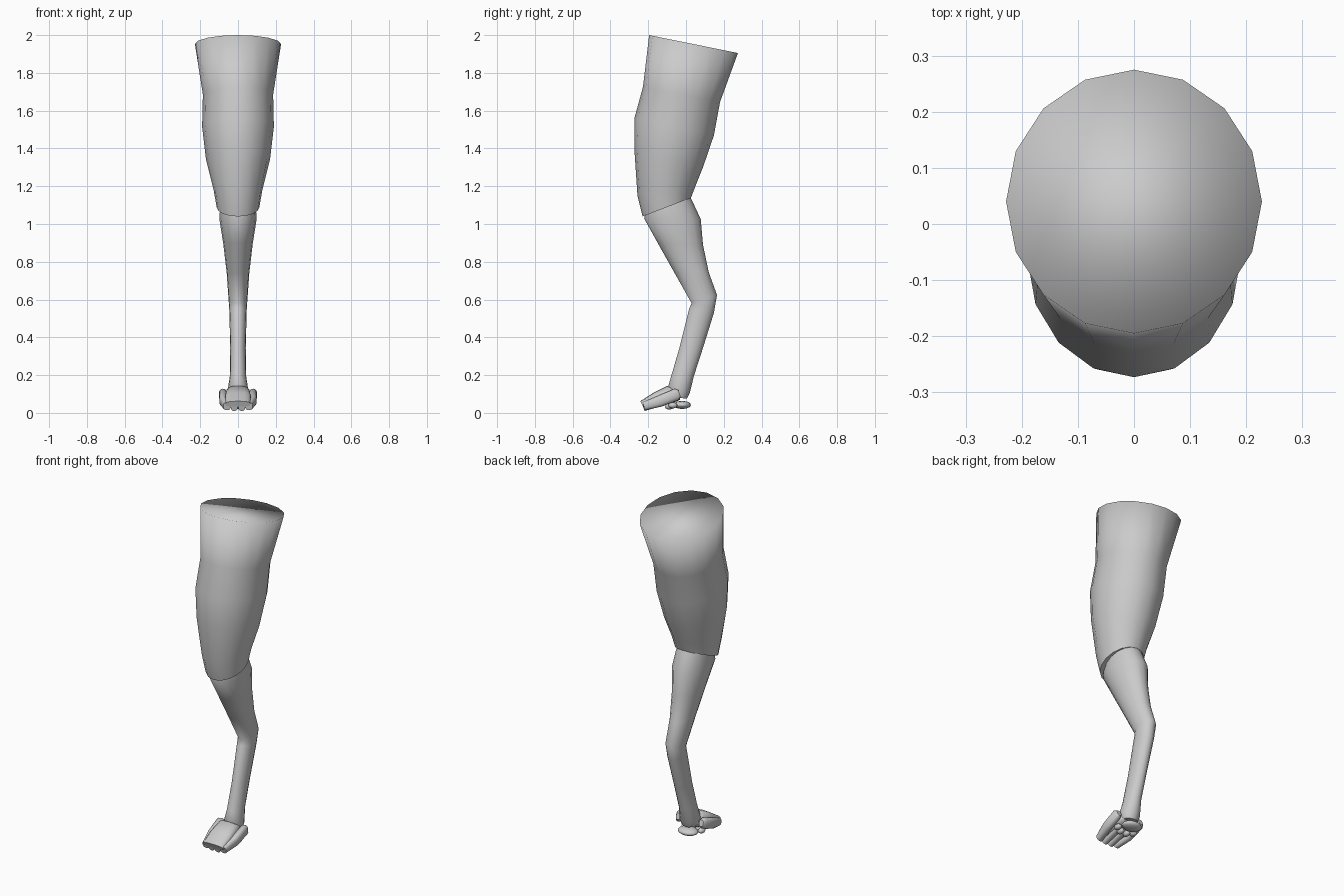
import bpy, bmesh, math
from mathutils import Vector

if "Cube" in bpy.data.objects:
    bpy.data.objects.remove(bpy.data.objects["Cube"])

grey = bpy.data.materials.new("light grey")
grey.use_nodes = True
tone = (0.6, 0.6, 0.6, 1)
grey.diffuse_color = tone
grey.node_tree.nodes["Principled BSDF"].inputs["Base Color"].default_value = tone


def finish(name, bm):
    bmesh.ops.recalc_face_normals(bm, faces=bm.faces)
    mesh = bpy.data.meshes.new(name)
    bm.to_mesh(mesh)
    bm.free()
    mesh.materials.append(grey)
    ob = bpy.data.objects.new(name, mesh)
    bpy.context.collection.objects.link(ob)
    return ob


def loft(name, rings, sides=16, square=1.0, smooth_start=False):
    """Each ring: front y, z, back y, z, half width, centre x."""
    bm = bmesh.new()
    loops = []
    for fy, fz, by, bz, w, x in rings:
        mid = Vector((x, (fy + by) / 2, (fz + bz) / 2))
        arm = Vector((0, (fy - by) / 2, (fz - bz) / 2))
        loop = []
        for i in range(sides):
            a = math.tau * i / sides
            c, s = (math.copysign(abs(t) ** square, t) for t in (math.cos(a), math.sin(a)))
            loop.append(bm.verts.new(mid + arm * c + Vector((w * s, 0, 0))))
        loops.append(loop)
    for a, b in zip(loops, loops[1:]):
        for i in range(sides):
            j = (i + 1) % sides
            bm.faces.new((a[i], a[j], b[j], b[i])).smooth = True
    bm.faces.new(loops[0]).smooth = smooth_start
    bm.faces.new(loops[-1])
    return finish(name, bm)


def pad(name, centre, radii):
    bm = bmesh.new()
    bmesh.ops.create_uvsphere(bm, u_segments=16, v_segments=10, radius=1)
    for v in bm.verts:
        v.co = Vector(centre) + Vector(r * c for r, c in zip(radii, v.co))
    for f in bm.faces:
        f.smooth = True
    return finish(name, bm)


# Thigh, with a slanted top and an overhang behind the knee
loft("thigh", [
    (-.195, 2.0, .275, 1.905, .228, 0),
    (-.228, 1.725, .18, 1.645, .186, 0),
    (-.273, 1.56, .148, 1.47, .19, 0),
    (-.273, 1.39, .09, 1.30, .17, 0),
    (-.257, 1.15, .05, 1.20, .128, 0),
    (-.23, 1.04, .026, 1.138, .113, 0),
], smooth_start=True)

# Shank and lower leg, bending at the hock
loft("lower_leg", [
    (-.20, 1.10, .02, 1.15, .092, 0),
    (-.222, 1.03, .078, 1.026, .099, 0),
    (-.15, .90, .09, .89, .078, 0),
    (-.06, .74, .12, .746, .06, 0),
    (.03, .58, .164, .624, .05, 0),
    (.018, .555, .148, .53, .046, 0),
    (-.035, .344, .09, .344, .041, 0),
    (-.078, .196, .042, .196, .043, 0),
    (-.10, .12, .02, .106, .056, 0),
    (-.08, .085, .005, .075, .045, 0),
])

# Paw body
loft("paw", [
    (-.242, .062, -.226, .03, .066, 0),
    (-.17, .108, -.14, .045, .07, 0),
    (-.10, .143, -.05, .06, .064, 0),
    (-.05, .12, -.03, .07, .05, 0),
], square=.7)

# Toes and pads, mirrored left and right
for side, sx in (("left", 1), ("right", -1)):
    loft(side + "_inner_toe", [
        (-.237, .058, -.219, .01, .019, sx * .02),
        (-.17, .075, -.15, .03, .021, sx * .021),
        (-.08, .10, -.06, .055, .02, sx * .021),
    ], square=.8)
    loft(side + "_outer_toe", [
        (-.23, .056, -.217, .014, .02, sx * .058),
        (-.15, .09, -.13, .033, .022, sx * .076),
        (-.06, .128, -.04, .068, .021, sx * .08),
        (-.04, .12, -.028, .085, .014, sx * .076),
    ], square=.8)
    pad(side + "_inner_toe_pad", (sx * .021, -.088, .034), (.018, .024, .016))
    pad(side + "_outer_toe_pad", (sx * .055, -.07, .04), (.018, .024, .016))
pad("main_pad", (0, -.02, .042), (.06, .046, .021))
